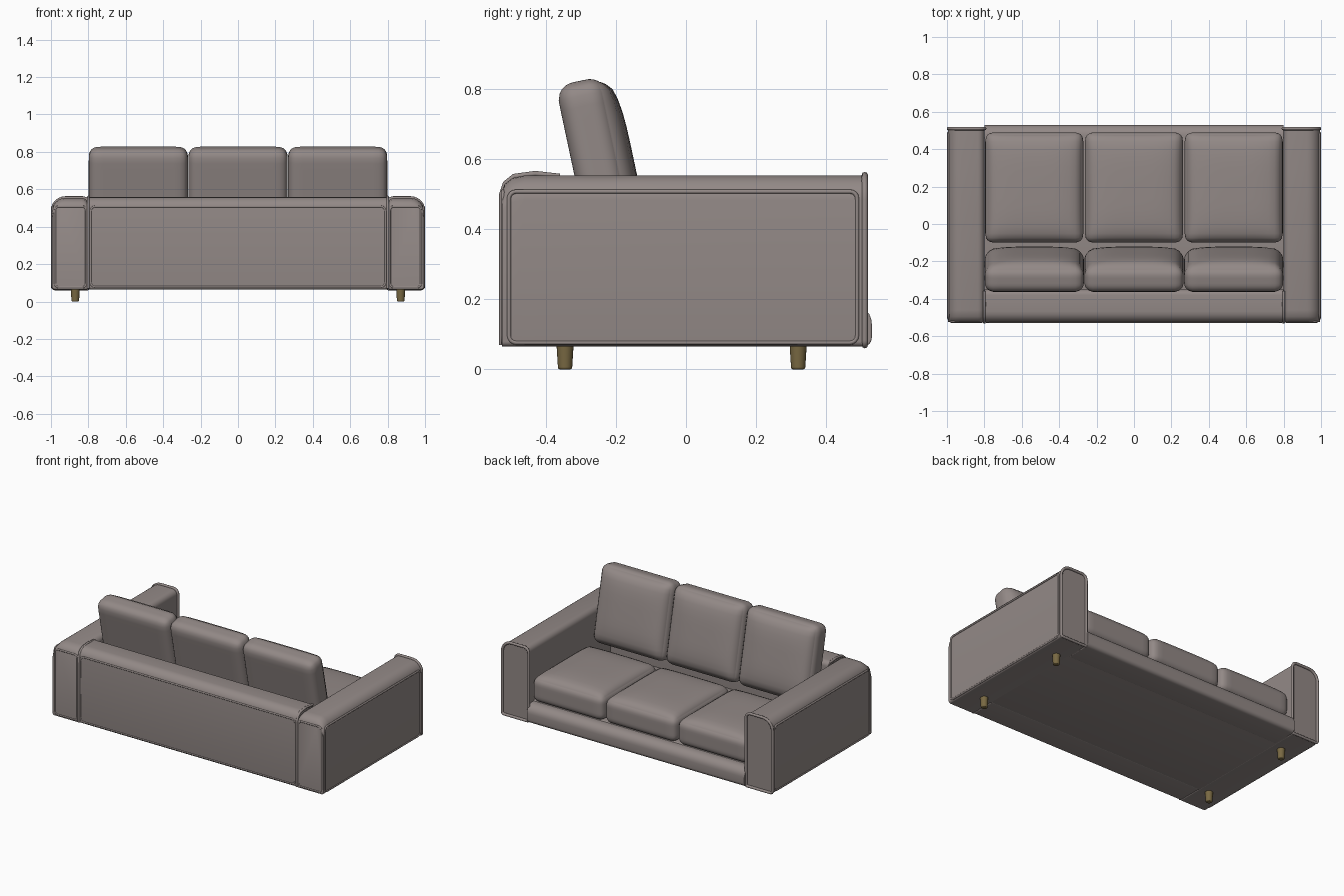
import bpy, bmesh, math
from mathutils import Vector

cube = bpy.data.objects.get("Cube")
if cube:
    bpy.data.objects.remove(cube, do_unlink=True)


def material(name, rgb):
    m = bpy.data.materials.new(name)
    m.use_nodes = True
    color = (*rgb, 1)
    m.diffuse_color = color
    bsdf = next(n for n in m.node_tree.nodes if n.type == 'BSDF_PRINCIPLED')
    bsdf.inputs["Base Color"].default_value = color
    bsdf.inputs["Roughness"].default_value = 0.8
    return m


FABRIC = material("taupe fabric", (0.29, 0.25, 0.24))
WOOD = material("olive wood", (0.19, 0.14, 0.055))


def finish(name, bm, mat, bevel=0):
    bmesh.ops.recalc_face_normals(bm, faces=bm.faces)
    mesh = bpy.data.meshes.new(name)
    bm.to_mesh(mesh)
    bm.free()
    mesh.materials.append(mat)
    obj = bpy.data.objects.new(name, mesh)
    bpy.context.collection.objects.link(obj)
    bpy.ops.object.select_all(action='DESELECT')
    obj.select_set(True)
    bpy.context.view_layer.objects.active = obj
    bpy.ops.object.shade_smooth_by_angle(angle=math.radians(40))
    if bevel:
        mod = obj.modifiers.new("soft edges", 'BEVEL')
        mod.width, mod.segments = bevel, 3
        mod.limit_method, mod.angle_limit = 'ANGLE', math.radians(60)
    return obj


def outline(corners, steps=6):
    """Polygon with each corner (u, v, radius) rounded off."""
    pts = []
    for i, (u, v, r) in enumerate(corners):
        c = Vector((u, v))
        a = (Vector(corners[i - 1][:2]) - c).normalized() * r
        b = (Vector(corners[(i + 1) % len(corners)][:2]) - c).normalized() * r
        for k in range(steps + 1):
            t = k / steps * math.pi / 2
            pts.append(c + a * (1 - math.sin(t)) + b * (1 - math.cos(t)))
    return pts


def place(axis, pos, u, v):
    return (pos, u, v) if axis == 'x' else (u, pos, v)


def loft(name, pts, axis, rings, bevel=0.012, base=0.065):
    """Sweep an outline along an axis; each ring is (position, height factor)."""
    bm = bmesh.new()
    loops = [[bm.verts.new(place(axis, pos, u, base + (v - base) * k)) for u, v in pts]
             for pos, k in rings]
    n = len(pts)
    for a, b in zip(loops, loops[1:]):
        for i in range(n):
            bm.faces.new((a[i], a[(i + 1) % n], b[(i + 1) % n], b[i]))
    bm.faces.new(loops[0])
    bm.faces.new(loops[-1])
    return finish(name, bm, FABRIC, bevel)


def piping(name, pts, radius=0.006, cyclic=True):
    curve = bpy.data.curves.new(name, 'CURVE')
    curve.dimensions = '3D'
    curve.bevel_depth, curve.bevel_resolution = radius, 2
    spline = curve.splines.new('POLY')
    spline.points.add(len(pts) - 1)
    for p, co in zip(spline.points, pts):
        p.co = (*co, 1)
    spline.use_cyclic_u = cyclic
    curve.materials.append(FABRIC)
    obj = bpy.data.objects.new(name, curve)
    bpy.context.collection.objects.link(obj)
    bpy.ops.object.select_all(action='DESELECT')
    obj.select_set(True)
    bpy.context.view_layer.objects.active = obj
    bpy.ops.object.convert(target='MESH')


def rect(u0, u1, v0, v1, r):
    return outline([(u0, v0, r), (u1, v0, r), (u1, v1, r), (u0, v1, r)], 4)


def cushion(name, size, radius, crown, side, center, tilt=0):
    """Rounded block whose +z or -z side swells into a soft crown."""
    bm = bmesh.new()
    bmesh.ops.create_cube(bm, size=2)
    bmesh.ops.subdivide_edges(bm, edges=bm.edges, cuts=15, use_grid_fill=True)
    half = Vector(size) / 2
    for v in bm.verts:
        # bunch the grid near the borders so the rounding stays smooth
        q = Vector([math.sin(c * math.pi / 2) for c in v.co])
        p = Vector([c * h for c, h in zip(q, half)])
        core = Vector([max(radius - h, min(h - radius, c)) for c, h in zip(p, half)])
        p = core + (p - core).normalized() * radius
        if p.z * side > 0:
            swell = (1 - q.x ** 4) * (1 - q.y ** 4) * abs(p.z) / half.z
            p.z += side * crown * swell
        v.co = p
    obj = finish(name, bm, FABRIC)
    obj.rotation_euler.x = tilt
    obj.location = center


# Arms: rolled tops, ends edged with piping
for s, label in ((1, "left"), (-1, "right")):
    section = [(s * u, v) for u, v in outline(
        [(0.8, 0.065, 0.01), (0.995, 0.065, 0.015), (0.995, 0.553, 0.07), (0.8, 0.553, 0.035)])]
    loft(label + "_arm", section, 'y',
         [(-0.525, 0.91), (-0.517, 0.95), (-0.495, 0.985), (-0.46, 1), (0.508, 1)])
    piping(label + "_arm_front_piping",
           [(u * 0.997, 0.51, 0.004 + v * 0.995) for u, v in section], 0.009)
    piping(label + "_arm_back_piping",
           [(s * u, -0.522, v) for u, v in rect(0.812, 0.978, 0.076, 0.508, 0.02)])
    piping(label + "_arm_side_piping",
           [(s * 0.993, u, v) for u, v in rect(-0.505, 0.488, 0.076, 0.507, 0.02)])
    # seam where the arm meets the backrest
    piping(label + "_back_seam", [(s * 0.8, u, v) for u, v in (
        (-0.525, 0.07), (-0.525, 0.5), (-0.515, 0.53), (-0.49, 0.55), (-0.43, 0.558), (-0.36, 0.55))],
        0.008, False)

# Backrest with a rolled top
loft("backrest", outline([(-0.527, 0.065, 0.012), (-0.35, 0.065, 0.01),
                          (-0.35, 0.558, 0.03), (-0.527, 0.558, 0.06)]),
     'x', [(-0.8, 1), (0.8, 1)], 0.004)
piping("backrest_piping", [(u, -0.524, v) for u, v in rect(-0.788, 0.788, 0.078, 0.508, 0.025)])

# Seat platform and the rounded front rail
loft("seat_platform", rect(-0.37, 0.46, 0.066, 0.19, 0.01), 'x', [(-0.81, 1), (0.81, 1)], 0)
loft("front_rail", outline([(0.35, 0.065, 0.01), (0.53, 0.065, 0.025),
                            (0.53, 0.185, 0.055), (0.35, 0.185, 0.01)]),
     'x', [(-0.8, 1), (0.8, 1)], 0.004)
piping("front_rail_piping", [(u, 0.523, v) for u, v in rect(-0.785, 0.785, 0.082, 0.14, 0.012)], 0.005)

# Three seat cushions and three leaning back cushions
for i, label in enumerate(("right", "middle", "left")):
    x = (i - 1) * 0.533
    cushion(label + "_seat_cushion", (0.525, 0.59, 0.165), 0.045, 0.028, 1, (x, 0.195, 0.272))
    cushion(label + "_back_cushion", (0.53, 0.5, 0.14), 0.05, 0.035, -1,
            (x, -0.252, 0.578), math.radians(102))

# Tapered legs
for x in (-0.87, 0.87):
    for y, row in ((0.32, "front"), (-0.345, "back")):
        bm = bmesh.new()
        bmesh.ops.create_cone(bm, cap_ends=True, segments=20, radius1=0.02, radius2=0.025, depth=0.08)
        leg = finish(f"{row}_{'left' if x > 0 else 'right'}_leg", bm, WOOD, 0.005)
        leg.location = (x, y, 0.04)
